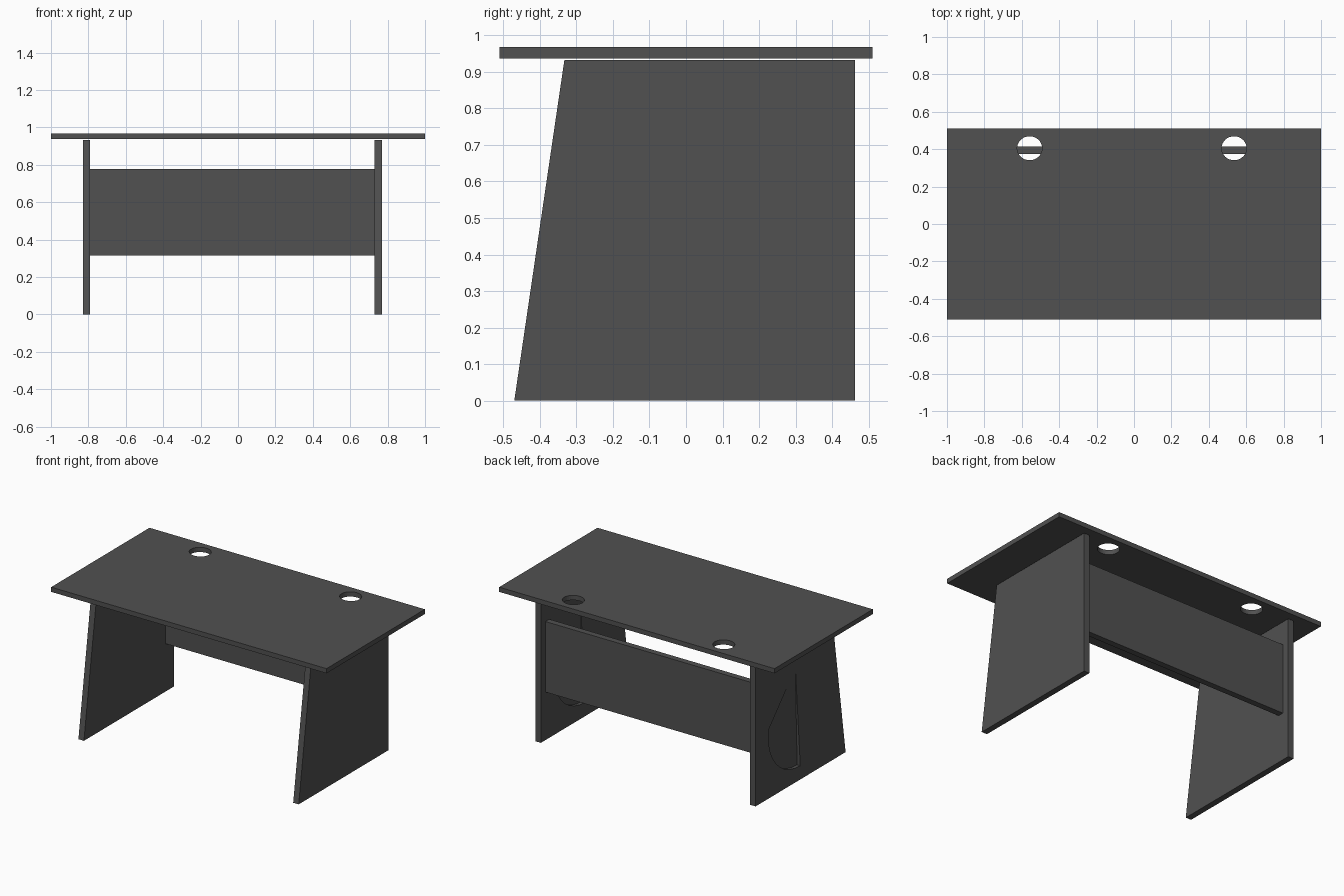
import bpy, bmesh, math

if "Cube" in bpy.data.objects:
    bpy.data.objects.remove(bpy.data.objects["Cube"])

mat = bpy.data.materials.new("dark_grey")
mat.diffuse_color = (0.082, 0.082, 0.082, 1)
mat.use_nodes = True
mat.node_tree.nodes["Principled BSDF"].inputs["Base Color"].default_value = mat.diffuse_color


def prism(name, ring_a, ring_b):
    """Solid between two matching rings of 3D points."""
    bm = bmesh.new()
    a = [bm.verts.new(p) for p in ring_a]
    b = [bm.verts.new(p) for p in ring_b]
    bm.faces.new(a)
    bm.faces.new(b[::-1])
    n = len(a)
    for i in range(n):
        j = (i + 1) % n
        bm.faces.new((a[j], a[i], b[i], b[j]))
    bmesh.ops.recalc_face_normals(bm, faces=bm.faces)
    me = bpy.data.meshes.new(name)
    bm.to_mesh(me)
    bm.free()
    me.materials.append(mat)
    ob = bpy.data.objects.new(name, me)
    bpy.context.collection.objects.link(ob)
    return ob


def box(name, x0, x1, y0, y1, z0, z1):
    ring = [(x0, y0), (x1, y0), (x1, y1), (x0, y1)]
    return prism(name, [(x, y, z0) for x, y in ring], [(x, y, z1) for x, y in ring])


def cut(ob, cutter):
    m = ob.modifiers.new("cut", 'BOOLEAN')
    m.operation = 'DIFFERENCE'
    m.solver = 'EXACT'
    m.object = cutter
    bpy.context.view_layer.objects.active = ob
    bpy.ops.object.modifier_apply(modifier=m.name)
    bpy.data.objects.remove(cutter)


# Tabletop with two round cable holes
top = box("tabletop", -1, 1, -0.51, 0.51, 0.937, 0.968)
for cx in (-0.558, 0.535):
    ring = [(cx + 0.067 * math.cos(t * math.tau / 32),
             0.405 + 0.064 * math.sin(t * math.tau / 32)) for t in range(32)]
    cut(top, prism("hole_cutter", [(x, y, 0.9) for x, y in ring],
                   [(x, y, 1.0) for x, y in ring]))

# Slanted slab legs, each with a shallow tapering hollow on its left face
leg_profile = [(-0.47, 0), (0.463, 0), (0.463, 0.932), (-0.333, 0.932)]
hollow = [(0.05, 0.75)] + [(0.33 * math.cos(a), 0.40 + 0.31 * math.sin(a))
                           for a in (math.radians(10 - 10 * i) for i in range(11))]
for name, x in (("left_leg", -0.83), ("right_leg", 0.73)):
    leg = prism(name, [(x, y, z) for y, z in leg_profile],
                [(x + 0.04, y, z) for y, z in leg_profile])
    cut(leg, prism("hollow_cutter", [(x - 0.02, y, z) for y, z in hollow],
                   [(x + 0.001 + 0.022 * (0.75 - z) / 0.66, y, z) for y, z in hollow]))

# Back panel between the legs
box("back_panel", -0.79, 0.73, 0.375, 0.415, 0.315, 0.778)
